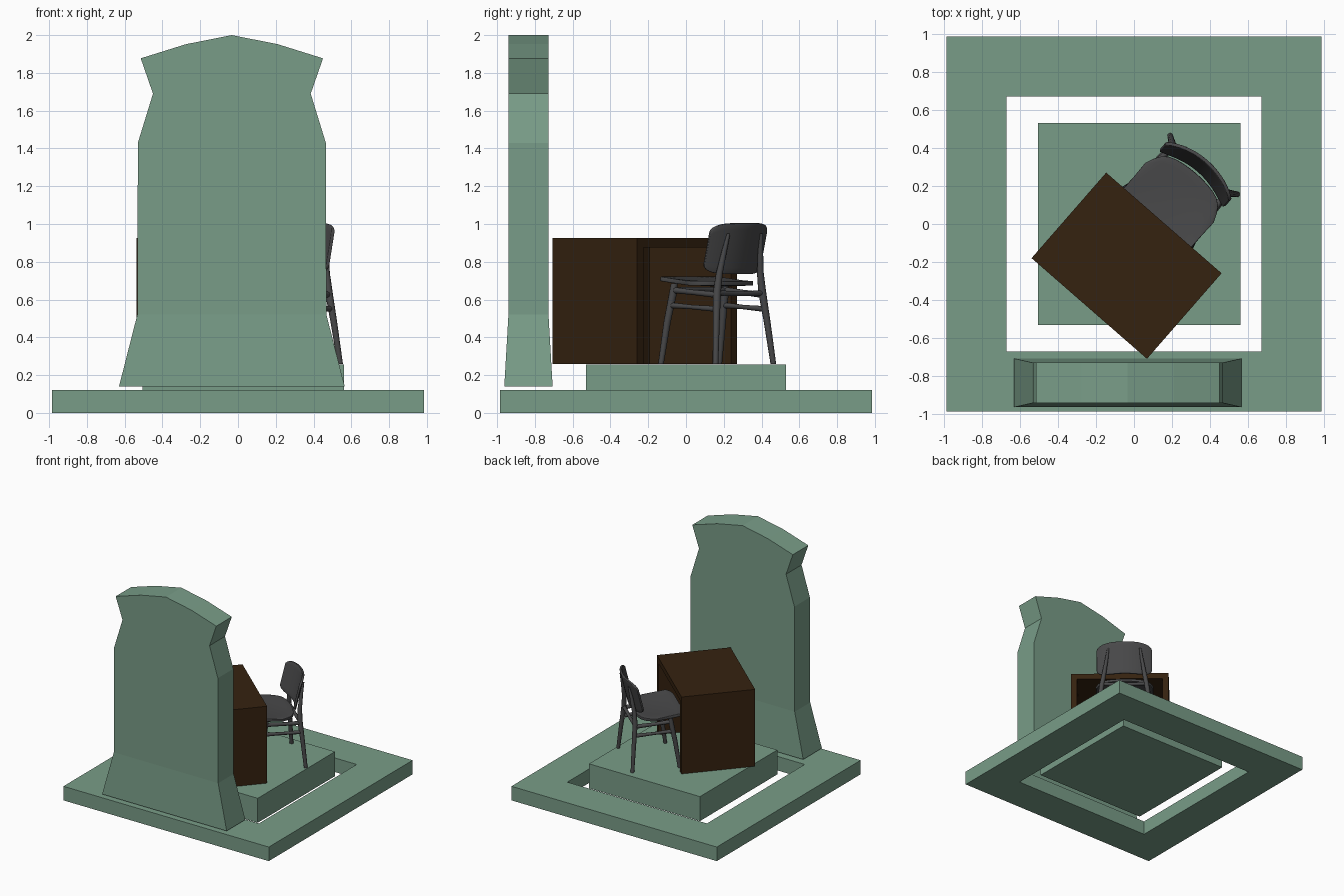
import bpy, bmesh, math
from mathutils import Matrix, Vector

if "Cube" in bpy.data.objects:
    bpy.data.objects.remove(bpy.data.objects["Cube"])


def material(name, rgb):
    m = bpy.data.materials.new(name)
    m.diffuse_color = (*rgb, 1)
    m.use_nodes = True
    m.node_tree.nodes["Principled BSDF"].inputs["Base Color"].default_value = m.diffuse_color
    return m


GREEN = material("sage_green", (0.19, 0.335, 0.245))
BROWN = material("dark_wood", (0.036, 0.016, 0.005))
GREY = material("charcoal", (0.065, 0.065, 0.067))

TURN = Matrix.Rotation(math.radians(-41.1), 4, 'Z')
DESK = Matrix.Translation((-0.039, -0.219, 0)) @ TURN
CHAIR = Matrix.Translation((-0.071, -0.191, 0)) @ TURN


def finish(name, bm, mat, matrix=None, smooth=False):
    bmesh.ops.recalc_face_normals(bm, faces=bm.faces)
    me = bpy.data.meshes.new(name)
    bm.to_mesh(me)
    bm.free()
    ob = bpy.data.objects.new(name, me)
    bpy.context.collection.objects.link(ob)
    me.materials.append(mat)
    if matrix:
        ob.matrix_world = matrix
    if smooth:
        bpy.ops.object.select_all(action='DESELECT')
        ob.select_set(True)
        bpy.context.view_layer.objects.active = ob
        bpy.ops.object.shade_smooth_by_angle(angle=math.radians(40))
    return ob


def box(name, lo, hi, mat, matrix=None):
    bm = bmesh.new()
    bmesh.ops.create_cube(bm, size=1)
    for v in bm.verts:
        v.co = [lo[i] + (v.co[i] + 0.5) * (hi[i] - lo[i]) for i in range(3)]
    return finish(name, bm, mat, matrix)


def tube(name, path, matrix, sides=10):
    """Round bar through (u, v, z, radius) points."""
    bm = bmesh.new()
    pts = [Vector(p[:3]) for p in path]
    upright = abs((pts[-1] - pts[0]).normalized().z) > 0.7
    rings = []
    for i, p in enumerate(path):
        d = (pts[min(i + 1, len(pts) - 1)] - pts[max(i - 1, 0)]).normalized()
        if upright:
            d = Vector((0, 0, 1))
        a = d.cross(Vector((1, 0, 0)) if upright else Vector((0, 0, 1))).normalized()
        b = d.cross(a)
        rings.append([bm.verts.new(pts[i] + p[3] * (math.cos(t) * a + math.sin(t) * b))
                      for t in (2 * math.pi * k / sides for k in range(sides))])
    for r, q in zip(rings, rings[1:]):
        for k in range(sides):
            n = (k + 1) % sides
            bm.faces.new((r[k], r[n], q[n], q[k]))
    bm.faces.new(rings[0])
    bm.faces.new(rings[-1])
    return finish(name, bm, GREY, matrix, True)


def shell(name, fn, nu, nv, thickness):
    """Curved plate from fn(s, t), s and t in -1..1, with real thickness."""
    bm = bmesh.new()
    grid = [[bm.verts.new(fn(math.sin(math.pi / 2 * (2 * i / nu - 1)), 2 * j / nv - 1))
             for j in range(nv + 1)] for i in range(nu + 1)]
    for i in range(nu):
        for j in range(nv):
            bm.faces.new((grid[i][j], grid[i + 1][j], grid[i + 1][j + 1], grid[i][j + 1]))
    ob = finish(name, bm, GREY, CHAIR, True)
    mod = ob.modifiers.new("thickness", 'SOLIDIFY')
    mod.thickness = thickness
    mod.offset = 0
    bev = ob.modifiers.new("soft_edge", 'BEVEL')
    bev.width = thickness * 0.3
    bev.segments = 2
    bev.limit_method = 'ANGLE'
    bev.angle_limit = math.radians(50)
    return ob


# Square ground frame with a square hole
bm = bmesh.new()
loops = [[[bm.verts.new((sx * r, sy * r, z)) for sx, sy in ((-1, -1), (1, -1), (1, 1), (-1, 1))]
          for r in (0.985, 0.67)] for z in (0, 0.122)]
for k in range(4):
    n = (k + 1) % 4
    for z in (0, 1):
        o, i = loops[z]
        bm.faces.new((o[k], o[n], i[n], i[k]))
    for r in (0, 1):
        lo, hi = loops[0][r], loops[1][r]
        bm.faces.new((lo[k], lo[n], hi[n], hi[k]))
finish("ground_frame", bm, GREEN)

# Raised platform in the middle
box("platform", (-0.505, -0.53, 0.045), (0.56, 0.53, 0.257), GREEN)

# Tall slab: rows of (z, left, right, half depth), with an arched crown
bm = bmesh.new()
rows = [(0.14, -0.63, 0.565, 0.128), (0.52, -0.533, 0.468, 0.106), (1.43, -0.53, 0.465, 0.106),
        (1.69, -0.45, 0.385, 0.106), (1.877, -0.515, 0.45, 0.106)]
crown = [(-0.275, 1.952), (-0.033, 2.0), (0.21, 1.952)]
YC = -0.834
ring = [[bm.verts.new(p) for p in ((l, YC - h, z), (r, YC - h, z), (r, YC + h, z), (l, YC + h, z))]
        for z, l, r, h in rows]
for a, b in zip(ring, ring[1:]):
    for k in range(4):
        n = (k + 1) % 4
        bm.faces.new((a[k], a[n], b[n], b[k]))
bm.faces.new(ring[0])
top = ring[-1]
front = [top[0]] + [bm.verts.new((x, YC - 0.106, z)) for x, z in crown] + [top[1]]
back = [top[3]] + [bm.verts.new((x, YC + 0.106, z)) for x, z in crown] + [top[2]]
bm.faces.new(front)
bm.faces.new(back)
for k in range(4):
    bm.faces.new((front[k], front[k + 1], back[k + 1], back[k]))
finish("tall_slab", bm, GREEN)

# Desk: inverted U extruded front to back, closed by a rear panel
W, D, T, Z0, Z1 = 0.402, 0.298, 0.05, 0.258, 0.925
bm = bmesh.new()
prof = [(-W, Z0), (-W, Z1), (W, Z1), (W, Z0), (W - T, Z0), (W - T, Z1 - T), (T - W, Z1 - T), (T - W, Z0)]
f = bm.faces.new([bm.verts.new((x, -D, z)) for x, z in prof])
ext = bmesh.ops.extrude_face_region(bm, geom=[f])
bmesh.ops.translate(bm, vec=(0, 2 * D, 0),
                    verts=[g for g in ext['geom'] if isinstance(g, bmesh.types.BMVert)])
finish("desk_body", bm, BROWN, DESK)
box("desk_rear_panel", (T - W, -D, Z0), (W - T, -D + 0.025, Z1 - T), BROWN, DESK)


# Chair seat: squarish front, rounded rear, slightly dished
def seat(s, t):
    v0 = 0.235 + 0.045 * abs(s) ** 6
    v1 = 0.605 - 0.045 * s * s - 0.09 * abs(s) ** 8
    v = v0 + (v1 - v0) * (t + 1) / 2
    return (0.236 * s, v, 0.698 - 0.012 * t - 0.014 * (1 - s * s) * (1 - t * t))


shell("seat", seat, 16, 8, 0.024)


# Chair backrest: curved, reclined plate with rounded corners
def backrest(s, t):
    z = 0.87 + 0.134 * t * (0.62 + 0.38 * (1 - abs(s) ** 5) ** 0.5)
    v = 0.595 + (z - 0.87) * 0.24 + 0.062 * (1 - s * s)
    return (0.225 * s, v, z)


shell("backrest", backrest, 18, 8, 0.018)

# Legs, side rails and stretchers, mirrored left and right
for side, m in (("left", -1), ("right", 1)):
    tube(f"front_leg_{side}", [(m * 0.235, 0.282, 0.258, 0.015), (m * 0.222, 0.315, 0.48, 0.019),
                               (m * 0.208, 0.345, 0.64, 0.021), (m * 0.205, 0.35, 0.685, 0.018)], CHAIR)
    tube(f"rear_leg_{side}", [(m * 0.233, 0.664, 0.258, 0.015), (m * 0.205, 0.645, 0.48, 0.018),
                              (m * 0.182, 0.63, 0.64, 0.021), (m * 0.165, 0.632, 0.74, 0.018),
                              (m * 0.145, 0.65, 0.86, 0.014), (m * 0.132, 0.668, 0.95, 0.009)], CHAIR)
    tube(f"side_rail_{side}", [(m * 0.208, 0.345, 0.65, 0.017), (m * 0.2, 0.48, 0.638, 0.014),
                               (m * 0.183, 0.63, 0.625, 0.017)], CHAIR)
    tube(f"side_stretcher_{side}", [(m * 0.215, 0.33, 0.57, 0.016), (m * 0.205, 0.48, 0.56, 0.012),
                                    (m * 0.193, 0.637, 0.55, 0.016)], CHAIR)

# Cross rails under the seat
tube("front_cross_rail", [(-0.208, 0.345, 0.65, 0.015), (0, 0.345, 0.655, 0.013), (0.208, 0.345, 0.65, 0.015)], CHAIR)
tube("rear_cross_rail", [(-0.183, 0.63, 0.635, 0.015), (0, 0.63, 0.63, 0.013), (0.183, 0.63, 0.635, 0.015)], CHAIR)
